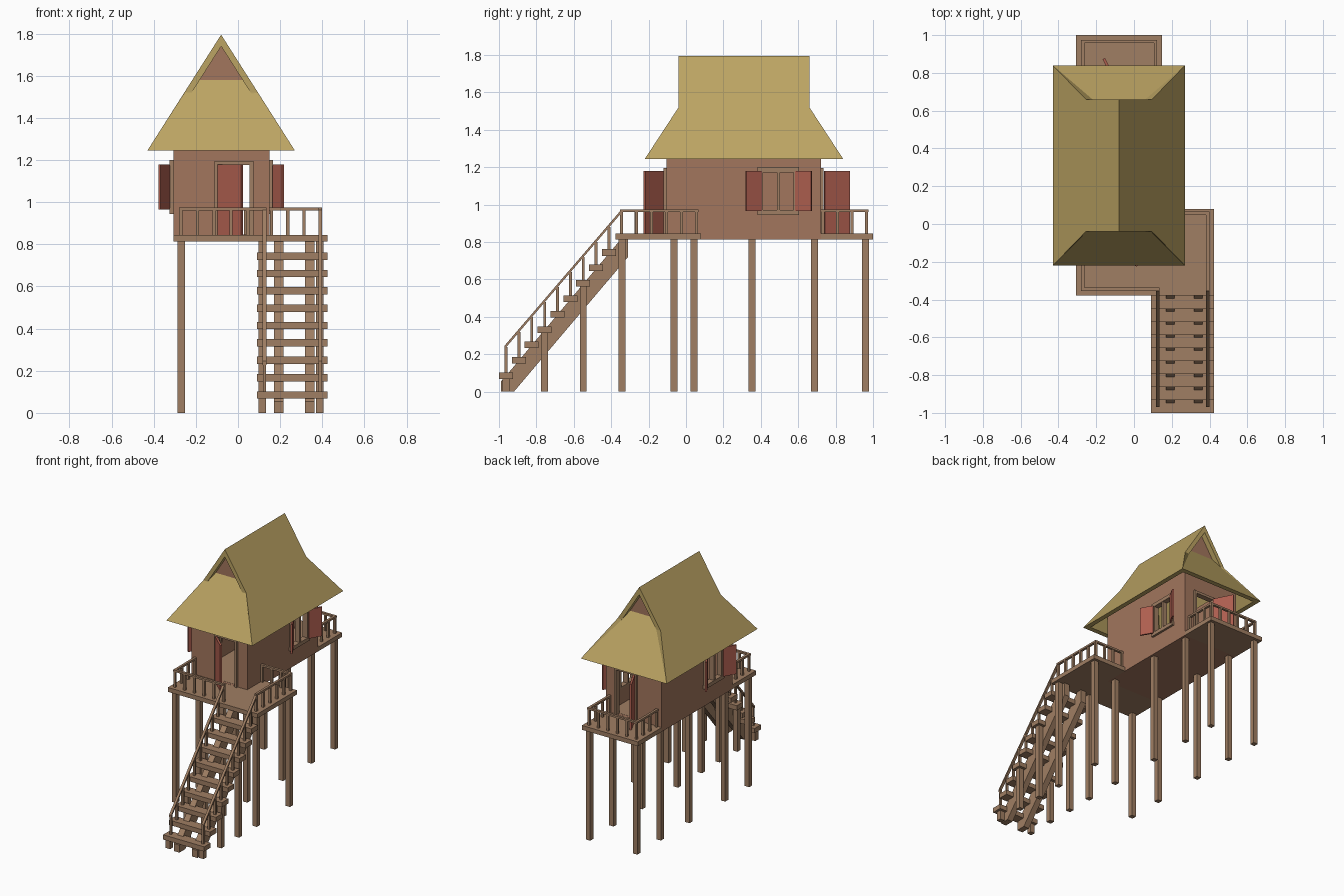
import bpy, bmesh, math
from mathutils import Vector

if "Cube" in bpy.data.objects:
    bpy.data.objects.remove(bpy.data.objects["Cube"])


def material(name, rgb):
    m = bpy.data.materials.new(name)
    m.diffuse_color = (*rgb, 1)
    m.use_nodes = True
    m.node_tree.nodes["Principled BSDF"].inputs["Base Color"].default_value = m.diffuse_color
    return m


WALL = material("clay_wall", (0.36, 0.18, 0.11))
WOOD = material("timber", (0.35, 0.21, 0.125))
THATCH = material("thatch", (0.50, 0.37, 0.125))
RED = material("red_paint", (0.43, 0.115, 0.08))


# A solid is a pair of matching polygons joined by side faces
def make(name, mat, solids):
    bm = bmesh.new()
    for a, b in solids:
        va = [bm.verts.new(p) for p in a]
        vb = [bm.verts.new(p) for p in b]
        n = len(va)
        bm.faces.new(va)
        bm.faces.new(vb[::-1])
        for i in range(n):
            j = (i + 1) % n
            bm.faces.new((va[j], va[i], vb[i], vb[j]))
    bmesh.ops.recalc_face_normals(bm, faces=bm.faces)
    me = bpy.data.meshes.new(name)
    bm.to_mesh(me)
    bm.free()
    me.materials.append(mat)
    ob = bpy.data.objects.new(name, me)
    bpy.context.collection.objects.link(ob)
    return ob


def prism_z(pts, z0, z1):
    return [(x, y, z0) for x, y in pts], [(x, y, z1) for x, y in pts]


def prism_x(pts, x0, x1):
    return [(x0, y, z) for y, z in pts], [(x1, y, z) for y, z in pts]


def box(x0, x1, y0, y1, z0, z1):
    return prism_z([(x0, y0), (x1, y0), (x1, y1), (x0, y1)], z0, z1)


def panel(p, q, t, z0, z1):
    p, q = Vector(p), Vector(q)
    d = (q - p).normalized() * t / 2
    s = Vector((-d.y, d.x))
    return prism_z([p - s, q - s, q + s, p + s], z0, z1)


def post(x, y, w, z0, z1):
    return box(x - w / 2, x + w / 2, y - w / 2, y + w / 2, z0, z1)


def turn(solid):
    # half turn about the centre of the house
    return tuple([(2 * CX - x, 2 * CY - y, z) for x, y, z in poly] for poly in solid)


CX, CY = -0.08, 0.31            # house centre
X0, X1, Y0, Y1 = -0.307, 0.149, -0.105, 0.722
FLOOR, DECK = 0.813, 0.845
DX0, DX1, DZ = -0.095, 0.057, 1.18      # door opening
WY0, WY1, WZ0, WZ1 = 0.40, 0.587, 0.96, 1.185   # window opening

# House walls: hollow box with door and window openings
walls = make("house_walls", WALL, [box(X0, X1, Y0, Y1, FLOOR, 1.36)])
for cut in (box(X0 + .025, X1 - .025, Y0 + .025, Y1 - .025, DECK, 1.5),
            box(DX0, DX1, -0.3, 0.9, DECK + 0.001, DZ),
            box(0, 0.3, WY0, WY1, WZ0, WZ1),
            turn(box(0, 0.3, WY0, WY1, WZ0, WZ1))):
    cutter = make("opening_cutter", WALL, [cut])
    cutter.hide_render = True
    mod = walls.modifiers.new("opening", 'BOOLEAN')
    mod.operation, mod.solver, mod.object = 'DIFFERENCE', 'EXACT', cutter
    bpy.context.view_layer.objects.active = walls
    bpy.ops.object.modifier_apply(modifier=mod.name)
    bpy.data.objects.remove(cutter)
make("house_floor", WOOD, [box(X0 + .02, X1 - .02, Y0 + .02, Y1 - .02, DECK - .01, DECK + .002)])

# Windows with frame, mullion and open shutters, one on each long side
frame = []
for y in (WY0 - .015, (WY0 + WY1) / 2 - .008, WY1 - .012):
    frame.append(box(0.124, 0.163, y, y + (.016 if .4 < y < .5 else .027), WZ0, WZ1))
for z in (WZ0 - .015, WZ1 - .012):
    frame.append(box(0.124, 0.165, WY0 - .018, WY1 + .018, z, z + .027))
shutters = [panel((.166, .403), (.213, .32), .012, .965, 1.18),
            panel((.166, .587), (.213, .67), .012, .965, 1.18)]
make("right_window_frame", WOOD, frame)
make("left_window_frame", WOOD, [turn(s) for s in frame])
make("right_shutters", RED, shutters)
make("left_shutters", RED, [turn(s) for s in shutters])

# Door frames and open doors at both ends
for name, ya, yb in (("front", Y0 - .014, Y0 + .026), ("back", Y1 - .026, Y1 + .014)):
    make(name + "_door_frame", WOOD, [
        box(DX0 - .016, DX0 + .003, ya, yb, DECK, DZ),
        box(DX1 - .003, DX1 + .016, ya, yb, DECK, DZ),
        box(DX0 - .016, DX1 + .016, ya, yb, DZ - .003, DZ + .016)])
make("front_door", RED, [panel((-.092, -.122), (.018, -.222), .014, DECK, DZ)])
make("back_door", RED, [panel((-.092, .74), (-.16, .875), .014, DECK, DZ)])

# Roof: two long slopes and two low hips leaving a recessed gablet at each end
EAVE, MID, TOP, INNER = 1.245, 1.52, 1.795, 1.74
YE, YG = 0.53, 0.35             # eave and gablet half lengths


def slope(s, h, top, ye):
    k = h / (top - EAVE)
    m = k * (top - MID)
    return [(CX + s * h, CY - ye, EAVE), (CX + s * m, CY - YG, MID), (CX, CY - YG, top),
            (CX, CY + YG, top), (CX + s * m, CY + YG, MID), (CX + s * h, CY + ye, EAVE)]


make("roof_slopes", THATCH, [(slope(s, .35, TOP, YE), slope(s, .315, INNER, YE - .036))
                             for s in (-1, 1)])


def hip(s, h, m, off):
    rows = ((h, YE - off, EAVE), (m, YG - off, MID), (.102, YG - .04 - off, 1.58))
    return ([(CX - w, CY + s * y, z) for w, y, z in rows] +
            [(CX + w, CY + s * y, z) for w, y, z in rows[::-1]])


make("roof_hips", THATCH, [(hip(s, .35, .17, 0), hip(s, .315, .14, .036)) for s in (-1, 1)])


def gable(y):
    return [(CX - .135, y, 1.53), (CX + .135, y, 1.53), (CX, y, INNER + .004)]


make("gable_panels", WALL, [(gable(CY + s * .31), gable(CY + s * .29)) for s in (-1, 1)])

# Decks
make("front_deck", WOOD, [prism_z([(X0, -.378), (.424, -.378), (.424, .08), (X1, .08),
                                   (X1, Y0), (X0, Y0)], FLOOR, DECK)])
make("back_deck", WOOD, [box(X0, X1, Y1, 1.0, FLOOR, DECK)])

# Stilts
stilts = [(x, y) for x in (-.27, .115) for y in (-.342, -.064, .353, .687, .96)]
stilts += [(.388, -.342), (.388, .043)]
make("stilts", WOOD, [post(x, y, .036, 0, FLOOR + .005) for x, y in stilts])

# Stairs: treads, two stringers, short support posts
RUN, RISE, SX0, SX1 = 0.0688, 0.0824, 0.089, 0.424
make("stair_treads", WOOD, [box(SX0, SX1, -1 + i * RUN, -.925 + i * RUN,
                                .0675 + i * RISE, .1025 + i * RISE) for i in range(9)])
side = [(-.99, 0), (-.92, 0), (-.31, .72), (-.31, FLOOR), (-.35, FLOOR), (-.975, .07), (-.99, .055)]
make("stair_stringers", WOOD, [prism_x(side, x, x + .045) for x in (.17, .317)])
make("stair_posts", WOOD, [post(x, -.9625 + i * RUN, .036, 0, .07 + i * RISE)
                           for x in (.115, .388) for i in (0, 3, 6)])

# Stair handrails with one baluster per tread
RAIL = 0.974
rails = []
for x in (.126, .39):
    rails.append(prism_x([(-.97, .228), (-.97, .246), (-.345, RAIL), (-.345, RAIL - .018)],
                         x - .009, x + .009))
    rails += [post(x, -.962 + i * RUN, .015, .1 + i * RISE, .24 + i * RUN * 1.165)
              for i in range(9)]
make("stair_handrails", WOOD, rails)


# Deck railings along a path of points
def railing(name, path):
    parts = []
    for p, q in zip(path, path[1:]):
        p, q = Vector(p), Vector(q)
        e = (q - p).normalized() * .009
        parts.append(panel(p - e, q + e, .018, RAIL - .014, RAIL))
        n = max(2, round((q - p).length / .078))
        parts += [post(*p.lerp(q, i / n), .016, DECK, RAIL - .01) for i in range(n + 1)]
    make(name, WOOD, parts)


railing("front_left_railing", [(X0 + .035, Y0 - .01), (X0 + .035, -.345), (.126, -.345)])
railing("front_right_railing", [(.39, -.345), (.39, .057), (X1 + .01, .057)])
railing("back_railing", [(X0 + .035, Y1 + .01), (X0 + .035, .966), (.114, .966), (.114, Y1 + .01)])
